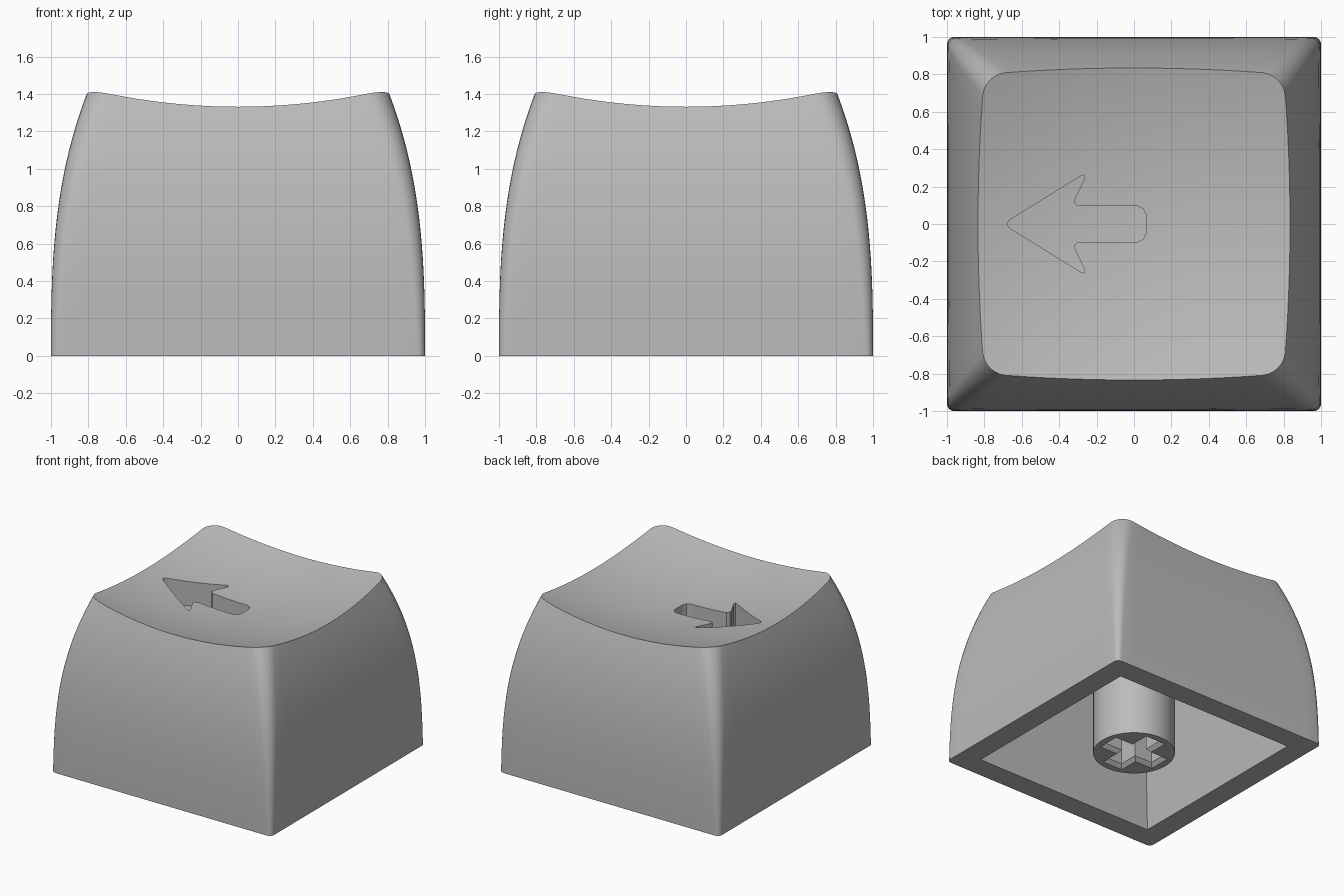
import bpy
import bmesh
from math import cos, sin, pi

cube = bpy.data.objects.get("Cube")
if cube:
    bpy.data.objects.remove(cube, do_unlink=True)

DISH_LOW, DISH_CURVE = 1.22, 0.16   # scooped top: lowest point and curvature
ENGRAVE = 0.2                       # depth of the engraved arrow

grey = bpy.data.materials.new("Plain grey")
grey.use_nodes = True
grey.diffuse_color = (0.5, 0.5, 0.5, 1)
grey.node_tree.nodes["Principled BSDF"].inputs["Base Color"].default_value = (0.5, 0.5, 0.5, 1)


def loft(name, rings, fan_top=None):
    """Skin a stack of equal-length closed rings, capping both ends."""
    bm = bmesh.new()
    loops = [[bm.verts.new(p) for p in ring] for ring in rings]
    count = len(loops[0])
    for low, high in zip(loops, loops[1:]):
        for i in range(count):
            j = (i + 1) % count
            bm.faces.new((low[i], low[j], high[j], high[i]))
    bm.faces.new(loops[0][::-1])
    if fan_top:
        tip = bm.verts.new(fan_top)
        for i in range(count):
            bm.faces.new((loops[-1][i], loops[-1][(i + 1) % count], tip))
    else:
        bm.faces.new(loops[-1])
    bmesh.ops.recalc_face_normals(bm, faces=bm.faces)
    mesh = bpy.data.meshes.new(name)
    bm.to_mesh(mesh)
    bm.free()
    mesh.materials.append(grey)
    obj = bpy.data.objects.new(name, mesh)
    bpy.context.collection.objects.link(obj)
    return obj


def at_height(points, z):
    return [(x, y, z) for x, y in points]


def select_only(obj):
    bpy.ops.object.select_all(action="DESELECT")
    obj.select_set(True)
    bpy.context.view_layer.objects.active = obj


def cut(target, cutter):
    """Subtract the cutter for good, then drop it."""
    cutter.hide_render = True
    mod = target.modifiers.new("cut", "BOOLEAN")
    mod.operation, mod.solver, mod.object = "DIFFERENCE", "EXACT", cutter
    select_only(target)
    bpy.ops.object.modifier_apply(modifier=mod.name)
    bpy.data.objects.remove(cutter, do_unlink=True)


def dish(x, y):
    return DISH_LOW + DISH_CURVE * (x * x + y * y)


def half_width(z):
    return 1 - 0.195 * (z / 1.41) ** 2.8


def outline_point(half, radius, quarter, k, arc=6, side=18):
    """Point k on one quarter of a rounded square: corner arc, then side."""
    inner = half - radius
    if k <= arc:
        a = pi / 2 * k / arc
        x, y = inner + radius * cos(a), inner + radius * sin(a)
    else:
        x, y = inner - 2 * inner * (k - arc) / side, half
    for _ in range(quarter):
        x, y = -y, x
    return x, y


def body_ring(t):
    """Ring at fraction t of the way up to the scooped top."""
    ring = []
    for quarter in range(4):
        for k in range(24):
            z = t * 1.35
            for _ in range(10):
                x, y = outline_point(half_width(z), 0.04 + 0.08 * t, quarter, k)
                z = t * dish(x, y)
            ring.append((x, y, z))
    return ring


def solid_cap(name):
    rings = [body_ring(i / 20) for i in range(21)]
    rim = rings[-1]
    for i in range(15, 0, -1):
        s = i / 16
        rings.append([(x * s, y * s, dish(x * s, y * s)) for x, y, _ in rim])
    return loft(name, rings, (0, 0, DISH_LOW))


# Curved outer shell
shell = solid_cap("cap_shell")

# Hollow underside, tapering up to its ceiling
square = [(1, 1), (-1, 1), (-1, -1), (1, -1)]
cut(shell, loft("cavity_cutter", [
    [(x * w, y * w, z) for x, y in square]
    for w, z in ((0.822, -0.02), (0.82, 0), (0.7, 0.9))]))

# Engraved arrow, its floor parallel to the scooped top
upper = [(-0.665, 0.022), (-0.285, 0.256), (-0.268, 0.262), (-0.262, 0.245),
         (-0.315, 0.14), (-0.32, 0.115), (-0.3, 0.095), (0.02, 0.095),
         (0.05, 0.08), (0.065, 0.05)]
arrow = [(-0.68, 0)] + upper + [(x, -y) for x, y in reversed(upper)]
arrow_cutter = loft("arrow_cutter", [at_height(arrow, z) for z in (0.8, 1.6)])
floor = solid_cap("floor_cutter")
for v in floor.data.vertices:
    v.co.z -= ENGRAVE
cut(arrow_cutter, floor)
cut(shell, arrow_cutter)

# Round stem reaching down from the ceiling
circle = [(0.308 * cos(2 * pi * i / 48), 0.308 * sin(2 * pi * i / 48)) for i in range(48)]
stem = loft("stem", [at_height(circle, z) for z in (0, 0.92)])


# Cross-shaped socket with a chamfered mouth
def cross(length, width):
    points = []
    for x, y in ((length, -width), (length, width), (width, width)):
        points.append((x, y))
    for _ in range(3):
        points += [(-y, x) for x, y in points[-3:]]
    return points


cut(stem, loft("socket_cutter", [
    at_height(cross(length, width), z)
    for length, width, z in ((0.262, 0.1, -0.01), (0.225, 0.065, 0.03), (0.225, 0.065, 0.45))]))

for part in (shell, stem):
    select_only(part)
    bpy.ops.object.shade_smooth_by_angle(angle=pi / 6)
